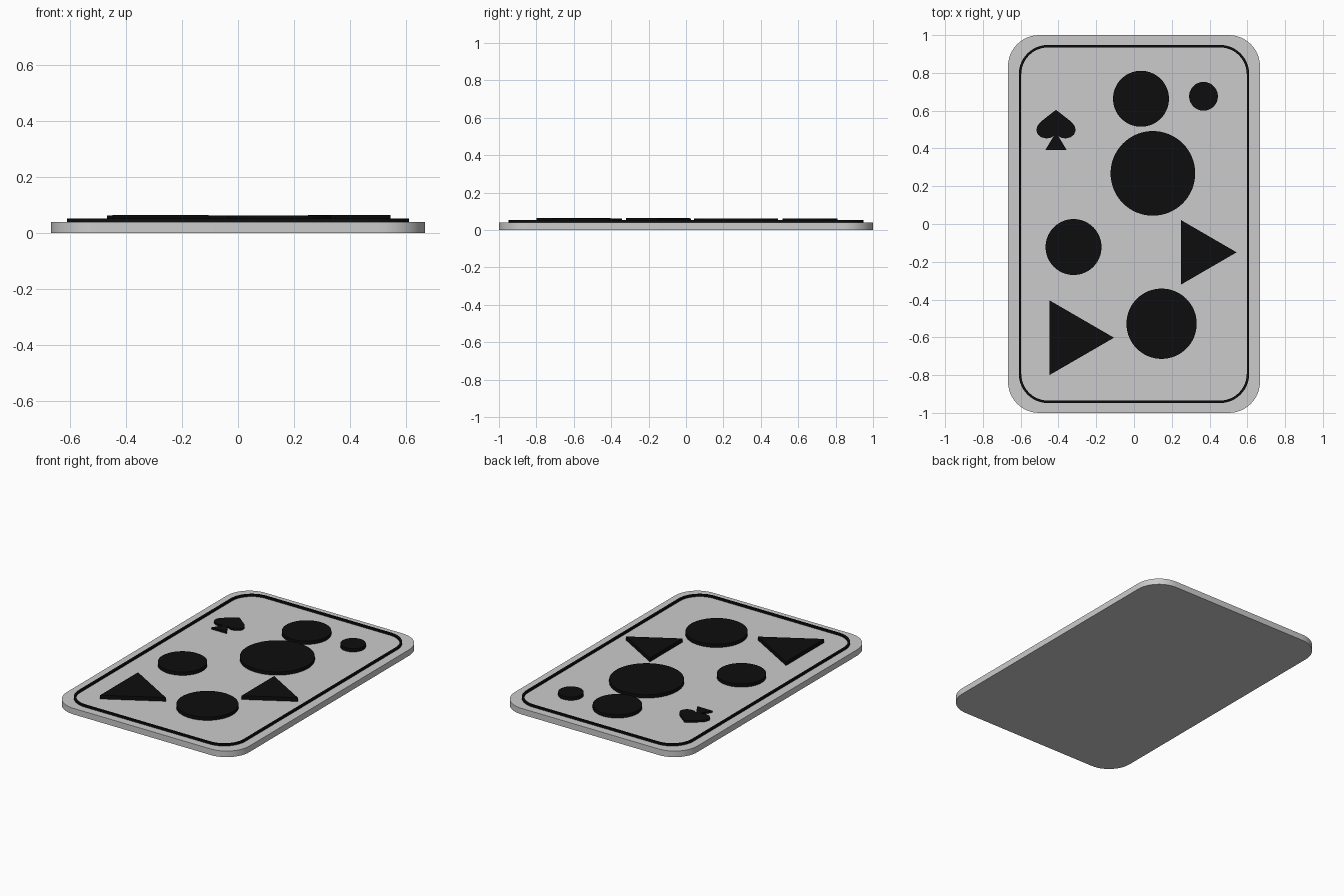
import bpy, bmesh, math

if "Cube" in bpy.data.objects:
    bpy.data.objects.remove(bpy.data.objects["Cube"])

ink = bpy.data.materials.new("black_ink")
ink.diffuse_color = (0.004, 0.004, 0.004, 1)
ink.use_nodes = True
ink.node_tree.nodes["Principled BSDF"].inputs["Base Color"].default_value = ink.diffuse_color
CARD_TOP = 0.04


def finish(name, bm, mat):
    bmesh.ops.recalc_face_normals(bm, faces=bm.faces)
    mesh = bpy.data.meshes.new(name)
    bm.to_mesh(mesh)
    bm.free()
    obj = bpy.data.objects.new(name, mesh)
    bpy.context.collection.objects.link(obj)
    if mat:
        mesh.materials.append(mat)
    bpy.ops.object.select_all(action='DESELECT')
    obj.select_set(True)
    bpy.context.view_layer.objects.active = obj
    bpy.ops.object.shade_smooth_by_angle(angle=math.radians(30))
    return obj


def prism(name, outline, z0, z1, mat=ink):
    bm = bmesh.new()
    low = [bm.verts.new((x, y, z0)) for x, y in outline]
    high = [bm.verts.new((x, y, z1)) for x, y in outline]
    bm.faces.new(low[::-1])
    bm.faces.new(high)
    n = len(outline)
    for i in range(n):
        j = (i + 1) % n
        bm.faces.new((low[i], low[j], high[j], high[i]))
    return finish(name, bm, mat)


def ring(name, outer, inner, z0, z1, mat=ink):
    bm = bmesh.new()
    section = [(outer, z0), (outer, z1), (inner, z1), (inner, z0)]
    loops = [[bm.verts.new((x, y, z)) for x, y in pts] for pts, z in section]
    n = len(outer)
    for k in range(4):
        a, b = loops[k], loops[(k + 1) % 4]
        for i in range(n):
            j = (i + 1) % n
            bm.faces.new((a[i], a[j], b[j], b[i]))
    return finish(name, bm, mat)


def rounded_rect(hx, hy, r, steps=12):
    pts = []
    for q, (sx, sy) in enumerate([(1, 1), (-1, 1), (-1, -1), (1, -1)]):
        for i in range(steps + 1):
            a = math.pi / 2 * (q + i / steps)
            pts.append((sx * (hx - r) + r * math.cos(a),
                        sy * (hy - r) + r * math.sin(a)))
    return pts


def circle(cx, cy, r, n=64):
    return [(cx + r * math.cos(2 * math.pi * i / n),
             cy + r * math.sin(2 * math.pi * i / n)) for i in range(n)]


# Card body and printed border line
prism("card", rounded_rect(0.667, 1.0, 0.165), 0, CARD_TOP, None)
ring("border", rounded_rect(0.61, 0.948, 0.155),
     rounded_rect(0.597, 0.935, 0.142), CARD_TOP, 0.053)

# Raised discs
discs = [(0.037, 0.663, 0.148), (0.368, 0.676, 0.076), (0.10, 0.268, 0.224),
         (-0.32, -0.122, 0.148), (0.146, -0.528, 0.186)]
for i, (x, y, r) in enumerate(discs):
    prism(f"disc_{i + 1}", circle(x, y, r), CARD_TOP, 0.062)

# Raised triangles pointing right: left edge, tip, centre height, half height
triangles = [(0.25, 0.543, -0.15, 0.17), (-0.448, -0.106, -0.602, 0.198)]
for i, (left, tip, cy, h) in enumerate(triangles):
    prism(f"triangle_{i + 1}", [(left, cy - h), (tip, cy), (left, cy + h)],
          CARD_TOP, 0.065)

# Spade pip: mirrored leaf outline with a flared stem
half = [(0.012, 0.466), (0.03, 0.456), (0.052, 0.453), (0.077, 0.459),
        (0.096, 0.474), (0.104, 0.496), (0.099, 0.518), (0.085, 0.537),
        (0.06, 0.558), (0.035, 0.577), (0.015, 0.593)]
cx = -0.413
leaf = [(cx + x, y) for x, y in half] + [(cx, 0.604)]
leaf += [(cx - x, y) for x, y in reversed(half)]
stem = [(-0.056, 0.392), (0.056, 0.392), (0.012, 0.466), (-0.012, 0.466)]
prism("spade_leaf", leaf, CARD_TOP, 0.052)
prism("spade_stem", [(cx + x, y) for x, y in stem], CARD_TOP, 0.052)
